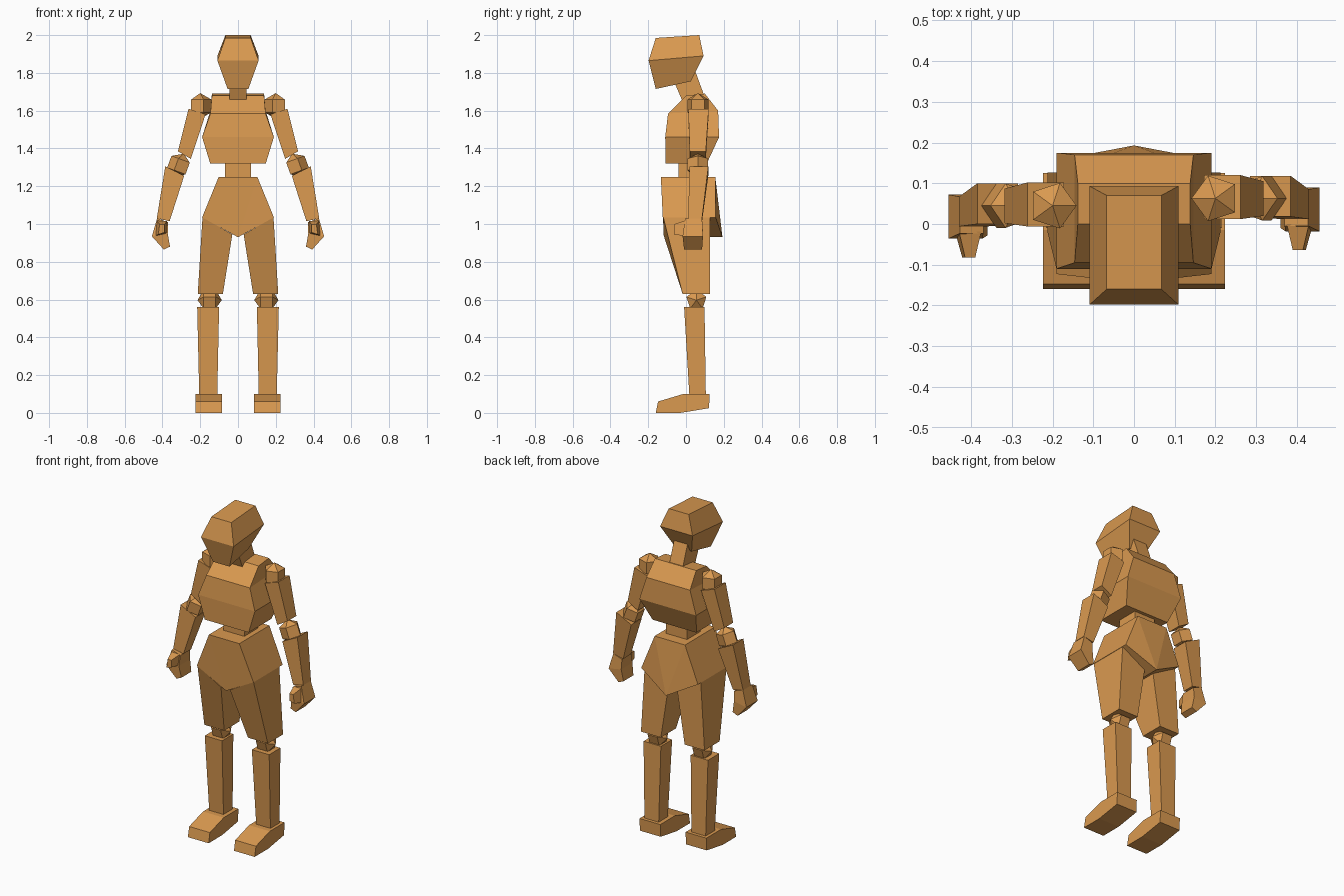
import bpy, bmesh, math
from mathutils import Matrix

if "Cube" in bpy.data.objects:
    bpy.data.objects.remove(bpy.data.objects["Cube"])

wood = bpy.data.materials.new("warm_wood")
wood.diffuse_color = (0.70, 0.32, 0.08, 1)
wood.use_nodes = True
wood.node_tree.nodes["Principled BSDF"].inputs["Base Color"].default_value = wood.diffuse_color


def finish(name, bm, side=1, dy=0):
    """Mirror to the wanted side, fix normals and make the object."""
    for v in bm.verts:
        v.co.x *= side
        v.co.y += dy
    bmesh.ops.recalc_face_normals(bm, faces=bm.faces)
    mesh = bpy.data.meshes.new(name)
    bm.to_mesh(mesh)
    bm.free()
    mesh.materials.append(wood)
    bpy.context.collection.objects.link(bpy.data.objects.new(name, mesh))


def loft(name, rings, side=1, dy=0):
    """Skin a stack of matching rings and cap both ends."""
    bm = bmesh.new()
    rows = [[bm.verts.new(p) for p in r] for r in rings]
    n = len(rows[0])
    for a, b in zip(rows, rows[1:]):
        for i in range(n):
            j = (i + 1) % n
            bm.faces.new((a[i], a[j], b[j], b[i]))
    for cap in (rows[0], rows[-1]):
        if n == 4:
            bm.faces.new(cap)
        else:
            for i in range(1, n - 1):
                bm.faces.new((cap[0], cap[i], cap[i + 1]))
    finish(name, bm, side, dy)


def body_ring(w, y0, z0, y1, z1):
    """Symmetric ring, front edge at y0/z0 and back edge at y1/z1."""
    return [(-w, y0, z0), (w, y0, z0), (w, y1, z1), (-w, y1, z1)]


def limb_ring(x0, z0, x1, z1, y0, y1):
    """Ring with inner edge at x0/z0 and outer edge at x1/z1."""
    return [(x0, y0, z0), (x1, y0, z1), (x1, y1, z1), (x0, y1, z0)]


def joint(name, center, r, tilt, side, dy=0):
    """Five-sided faceted ball joint, axis tilted about y."""
    bm = bmesh.new()
    mat = (Matrix.Translation(center) @ Matrix.Rotation(tilt, 4, 'Y')
           @ Matrix.Rotation(math.radians(90), 4, 'Z'))
    bmesh.ops.create_uvsphere(bm, u_segments=5, v_segments=3, radius=r, matrix=mat)
    finish(name, bm, side, dy)


# Head, neck and torso
loft("head", [body_ring(0.055, -0.16, 1.715, 0.025, 1.755),
              body_ring(0.109, -0.198, 1.865, 0.093, 1.89),
              body_ring(0.067, -0.16, 1.985, 0.07, 2.0)])
loft("neck", [body_ring(0.045, -0.01, 1.63, 0.10, 1.67),
              body_ring(0.045, -0.07, 1.77, 0.045, 1.82)])
loft("chest", [body_ring(0.147, -0.108, 1.32, 0.11, 1.32),
               body_ring(0.19, -0.11, 1.46, 0.175, 1.46),
               body_ring(0.146, -0.095, 1.585, 0.17, 1.6),
               body_ring(0.138, 0.0, 1.68, 0.10, 1.69)])
loft("abdomen", [body_ring(0.07, -0.04, 1.23, 0.09, 1.23),
                 body_ring(0.07, -0.04, 1.34, 0.09, 1.34)])


# Pelvis: pentagon outline with a pointed crotch, run front to back
def pelvis_ring(y_top, y_side, y_low):
    return [(0, y_low, 0.93), (0.19, y_side, 1.035), (0.102, y_top, 1.25),
            (-0.102, y_top, 1.25), (-0.19, y_side, 1.035)]


loft("pelvis", [pelvis_ring(-0.133, -0.123, -0.115), pelvis_ring(0.155, 0.157, 0.193)])

for s, label in ((1, "right"), (-1, "left")):
    # Legs
    loft(label + "_thigh", [limb_ring(0.03, 0.945, 0.188, 1.035, -0.12, 0.127),
                            limb_ring(0.08, 0.63, 0.213, 0.63, -0.018, 0.127)], s)
    joint(label + "_knee", (0.15, 0.055, 0.597), 0.064, math.pi / 2, s)
    loft(label + "_shin", [limb_ring(0.1, 0.56, 0.216, 0.56, -0.01, 0.098),
                           limb_ring(0.11, 0.09, 0.205, 0.09, 0.018, 0.105)], s)
    foot = [(-0.16, 0), (-0.148, 0.06), (-0.015, 0.1), (0.125, 0.1),
            (0.122, 0.025), (-0.03, 0)]
    loft(label + "_foot", [[(x, y, z) for y, z in foot] for x in (0.085, 0.224)], s)

    # Arms
    dy = 0 if s > 0 else -0.018
    joint(label + "_shoulder", (0.2, 0.063, 1.625), 0.068, 0, s, dy)
    loft(label + "_upper_arm", [limb_ring(0.172, 1.58, 0.262, 1.61, 0.012, 0.12),
                                limb_ring(0.25, 1.345, 0.318, 1.385, 0.02, 0.105)], s, dy)
    joint(label + "_elbow", (0.31, 0.063, 1.31), 0.066, math.radians(160), s, dy)
    loft(label + "_forearm", [limb_ring(0.285, 1.255, 0.385, 1.305, 0.018, 0.118),
                              limb_ring(0.362, 1.015, 0.43, 1.03, 0.012, 0.085)], s, dy)
    loft(label + "_hand", [limb_ring(0.37, 1.01, 0.428, 1.03, -0.005, 0.085),
                           limb_ring(0.372, 0.95, 0.456, 0.935, -0.018, 0.09),
                           limb_ring(0.36, 0.88, 0.393, 0.865, -0.01, 0.085)], s, dy)
    # Thumb: wedge pointing forward
    loft(label + "_thumb", [
        [(0.375, 0.0, 0.95), (0.44, 0.0, 0.935), (0.43, 0.0, 1.02), (0.375, 0.0, 1.015)],
        [(0.39, -0.064, 0.955), (0.422, -0.064, 0.945),
         (0.415, -0.064, 0.998), (0.39, -0.064, 0.998)]], s, dy)
